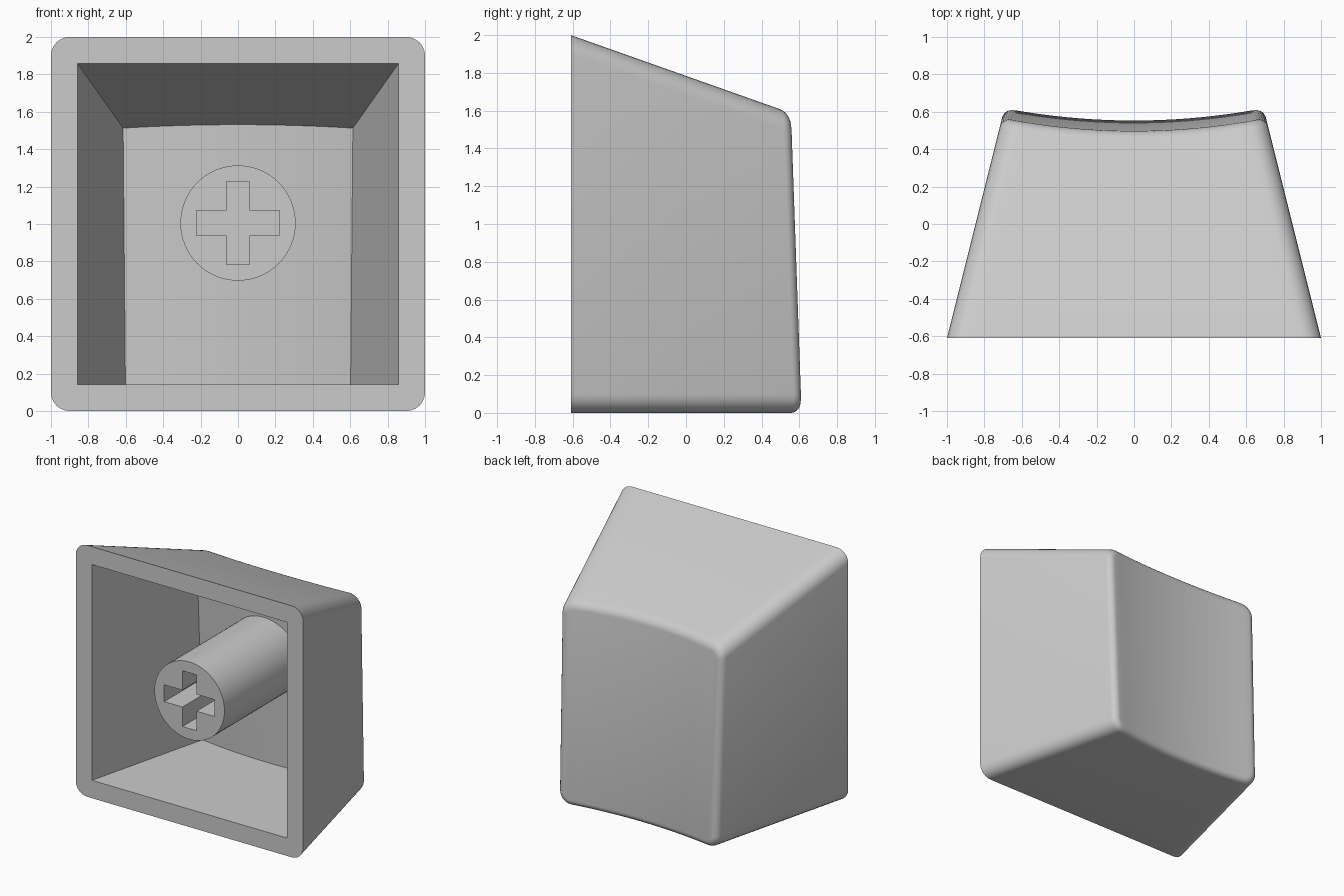
import bpy, bmesh, math

cube = bpy.data.objects.get("Cube")
if cube:
    bpy.data.objects.remove(cube, do_unlink=True)

FRONT = -0.61          # plane of the open rim
TAPER_X, TAPER_Z = 0.25, 0.354
ARC, STRIPS = 6, 20

grey = bpy.data.materials.new("light grey plastic")
grey.use_nodes = True
grey.diffuse_color = (0.6, 0.6, 0.6, 1)
grey.node_tree.nodes["Principled BSDF"].inputs["Base Color"].default_value = (0.6, 0.6, 0.6, 1)


def finish(bm, name):
    bmesh.ops.recalc_face_normals(bm, faces=bm.faces)
    mesh = bpy.data.meshes.new(name)
    bm.to_mesh(mesh)
    bm.free()
    mesh.materials.append(grey)
    obj = bpy.data.objects.new(name, mesh)
    bpy.context.collection.objects.link(obj)
    bpy.ops.object.select_all(action='DESELECT')
    obj.select_set(True)
    bpy.context.view_layer.objects.active = obj
    bpy.ops.object.shade_smooth_by_angle(angle=math.radians(30))
    return obj


def dish(x, z):
    """Depth of the scooped, slightly leaning back surface."""
    return 0.555 + 0.063 * (x / 0.68) ** 2 - 0.037 * z


def section(y, wall, inset, radius):
    """Rounded rectangle across the tapering body: upper and lower point rows."""
    d = y - FRONT
    w = 1 - wall - TAPER_X * d - inset
    low, high = wall + inset, 2 - wall - TAPER_Z * d - inset
    r = max(radius - inset, 0)
    bends = [math.pi * (1 - 0.5 * i / ARC) for i in range(ARC + 1)]
    left = [(r - w + r * math.cos(a), r - r * math.sin(a)) for a in bends]
    span = w - r
    flat = [(-span + 2 * span * i / STRIPS, 0) for i in range(1, STRIPS)]
    row = left + flat + [(-x, drop) for x, drop in reversed(left)]
    return [(x, high - drop) for x, drop in row] + [(x, low + drop) for x, drop in reversed(row)]


def ring(bm, wall, inset=0, radius=0, offset=None):
    """Section at the rim, or wrapped onto the dish when an offset is given."""
    base = section(FRONT, wall, inset, radius)
    verts = []
    for i, (x, z) in enumerate(base):
        y = FRONT
        if offset is not None:
            for _ in range(6):
                y = dish(x, z) - offset
                x, z = section(y, wall, inset, radius)[i]
        verts.append(bm.verts.new((x, y, z)))
    return verts


def bridge(bm, a, b):
    n = len(a)
    for i in range(n):
        j = (i + 1) % n
        bm.faces.new((a[i], a[j], b[j], b[i]))


def cap(bm, loop):
    """Close a ring with upright strips."""
    n = len(loop)
    for i in range(n // 2 - 1):
        bm.faces.new((loop[i], loop[i + 1], loop[n - 2 - i], loop[n - 1 - i]))


# Hollow shell: cavity back, cavity mouth, rim, outer walls, rounded back edge
bm = bmesh.new()
FILLET = 0.05
rings = [ring(bm, 0.142, offset=0.185), ring(bm, 0.142), ring(bm, 0, radius=0.1)]
for i in range(6):
    a = math.pi / 2 * i / 5
    rings.append(ring(bm, 0, FILLET * (1 - math.cos(a)), 0.1, FILLET * (1 - math.sin(a))))
for a, b in zip(rings, rings[1:]):
    bridge(bm, a, b)
cap(bm, rings[0])
cap(bm, rings[-1])
bmesh.ops.remove_doubles(bm, verts=bm.verts, dist=0.0005)
finish(bm, "shell")

# Central post with a cross-shaped socket
bm = bmesh.new()
MID, RADIUS, SIDES = 1.005, 0.308, 64
circle = [(RADIUS * math.cos(2 * math.pi * i / SIDES), RADIUS * math.sin(2 * math.pi * i / SIDES))
          for i in range(SIDES)]
L, H, TX, TZ = 0.222, 0.222, 0.062, 0.067
quarter = [(L, TZ), (TX, TZ), (TX, H)]
cross = (quarter + [(-x, z) for x, z in reversed(quarter)]
         + [(-x, -z) for x, z in quarter] + [(x, -z) for x, z in reversed(quarter)])


def tube(points, depth):
    front, back = ([bm.verts.new((x, y, MID + z)) for x, z in points] for y in (FRONT, depth))
    bridge(bm, front, back)
    bm.faces.new(back)
    return [bm.edges.get((front[i - 1], front[i])) for i in range(len(front))]


mouth = tube(circle, 0.42) + tube(cross, FRONT + 0.45)
bmesh.ops.triangle_fill(bm, edges=mouth, use_beauty=True)
finish(bm, "stem_post")
